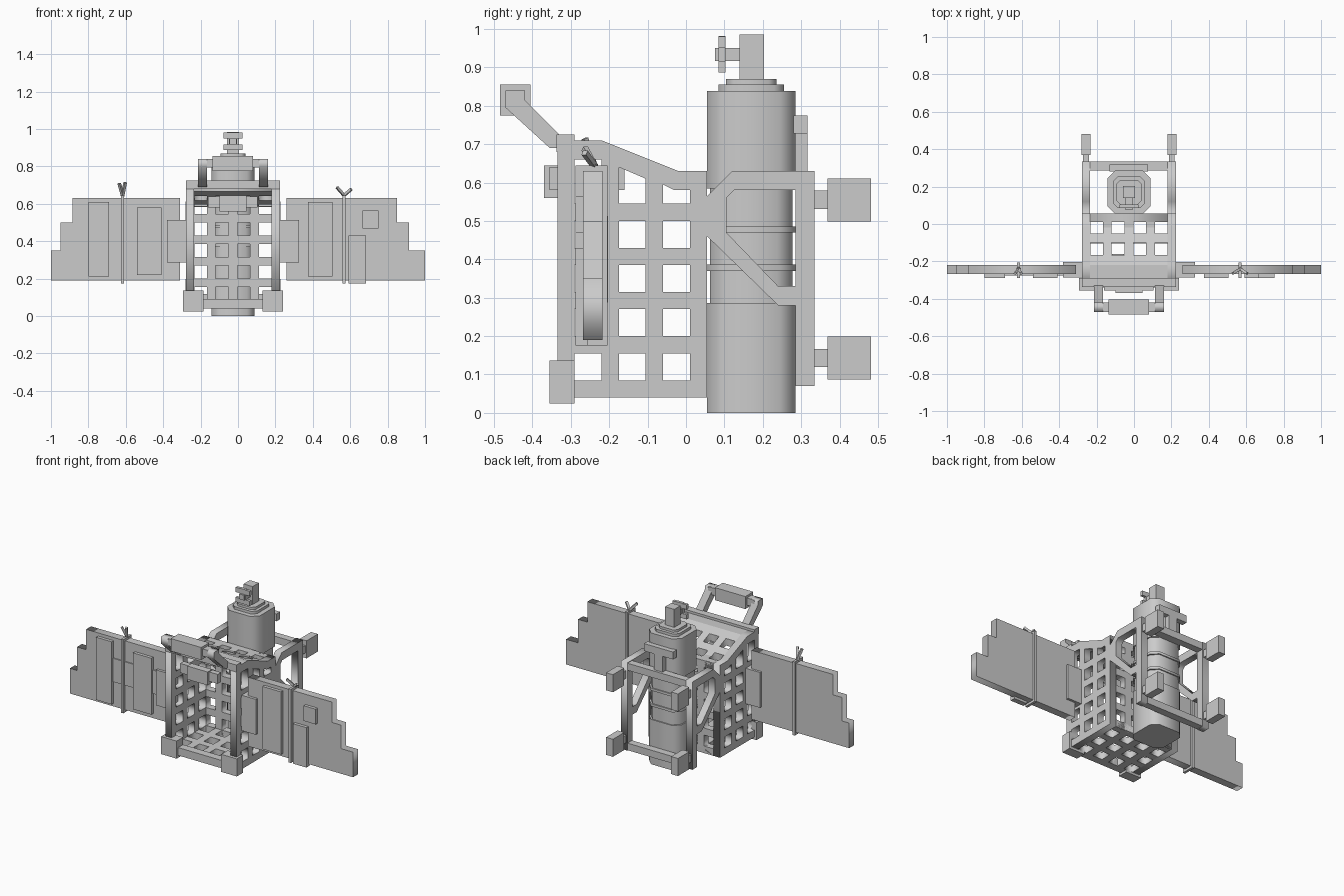
import bpy
import bmesh
from mathutils import Matrix, Vector

cube = bpy.data.objects.get("Cube")
if cube:
    bpy.data.objects.remove(cube, do_unlink=True)

CX = -0.027      # centre line of the basket
HALF = 0.252     # half width of the basket
BAR = 0.045      # thickness of bars and walls

# Columns give (local u, local v, thickness) directions for each plate plane
PLANES = {
    "side": Matrix(((0, 0, 1), (1, 0, 0), (0, 1, 0))),
    "front": Matrix(((1, 0, 0), (0, 0, -1), (0, 1, 0))),
    "top": Matrix.Identity(3),
}


def add_mesh(name, bm):
    mesh = bpy.data.meshes.new(name)
    bmesh.ops.recalc_face_normals(bm, faces=bm.faces)
    bm.to_mesh(mesh)
    bm.free()
    obj = bpy.data.objects.new(name, mesh)
    bpy.context.collection.objects.link(obj)
    return obj


def box(name, x, y, z):
    bm = bmesh.new()
    bmesh.ops.create_cube(bm, size=1)
    for v in bm.verts:
        v.co = [r[0] + (c + 0.5) * (r[1] - r[0]) for r, c in zip((x, y, z), v.co)]
    return add_mesh(name, bm)


def rect(u0, u1, v0, v1):
    return [(u0, v0), (u1, v0), (u1, v1), (u0, v1)]


def plate(name, plane, loops, centre, thick):
    """Extruded flat outline; every loop after the first is a hole."""
    curve = bpy.data.curves.new(name, "CURVE")
    curve.dimensions = "2D"
    curve.fill_mode = "BOTH"
    curve.extrude = thick / 2
    for loop in loops:
        s = curve.splines.new("POLY")
        s.points.add(len(loop) - 1)
        for p, (u, v) in zip(s.points, loop):
            p.co = (u, v, 0, 1)
        s.use_cyclic_u = True
    temp = bpy.data.objects.new(name, curve)
    bpy.context.collection.objects.link(temp)
    bpy.context.view_layer.update()
    mesh = bpy.data.meshes.new_from_object(
        temp.evaluated_get(bpy.context.evaluated_depsgraph_get()))
    bpy.data.objects.remove(temp, do_unlink=True)
    bm = bmesh.new()
    bm.from_mesh(mesh)
    bpy.data.meshes.remove(mesh)
    bmesh.ops.remove_doubles(bm, verts=bm.verts, dist=0.0001)
    m = PLANES[plane]
    for v in bm.verts:
        v.co = m @ v.co + m.col[2] * (m.col[2].dot(Vector(centre)))
    return add_mesh(name, bm)


def octagon(name, half, z0, z1, cy=0.17, cut=0.04):
    a, b = half, half - cut
    pts = [(a, b), (b, a), (-b, a), (-a, b), (-a, -b), (-b, -a), (b, -a), (a, -b)]
    return plate(name, "top", [[(CX + u, cy + v) for u, v in pts]],
                 (0, 0, (z0 + z1) / 2), z1 - z0)


# Basket lattice positions
cols = [CX + (i - 1.5) * 0.116 for i in range(4)]
cols = [(c - 0.034, c + 0.034) for c in cols]
depth = [(-0.29, -0.22), (-0.175, -0.105), (-0.06, 0.01)]
rows = [(0.085 + i * 0.115, 0.155 + i * 0.115) for i in range(4)]
x0, x1 = CX - HALF, CX + HALF

# Basket sides, each in one piece with its rear frame
outline = [(-0.335, 0.04), (0.055, 0.04), (0.055, 0.46), (0.24, 0.28), (0.285, 0.28),
           (0.285, 0.07), (0.335, 0.07), (0.335, 0.63), (-0.02, 0.63),
           (-0.22, 0.71), (-0.335, 0.71)]
outline[8:8] = [(0.12, 0.63), (0.055, 0.565), (0.055, 0.63)]
brace_gap = [(0.105, 0.47), (0.24, 0.33), (0.285, 0.33), (0.285, 0.58),
             (0.125, 0.58), (0.105, 0.56)]
holes = [rect(*d, *r) for d in depth for r in rows]
holes += [
    [(-0.29, 0.545), (-0.22, 0.545), (-0.22, 0.66), (-0.29, 0.66)],
    [(-0.175, 0.545), (-0.105, 0.545), (-0.105, 0.61), (-0.175, 0.64)],
    [(-0.06, 0.545), (0.01, 0.545), (0.01, 0.58), (-0.03, 0.58), (-0.06, 0.595)],
]
for side, x in (("right", x0 + BAR / 2), ("left", x1 - BAR / 2)):
    plate(side + "_basket_side", "side", [outline, brace_gap] + holes, (x, 0, 0), BAR)

# Basket back, floor and sloping roof
plate("basket_back", "front",
      [rect(x0 + BAR, x1 - BAR, 0.04, 0.63)]
      + [rect(max(a, x0 + BAR + 0.002), min(b, x1 - BAR - 0.002), *r)
         for a, b in cols for r in rows + [(0.545, 0.585)]], (0, 0.0325, 0), BAR)
inner = [(max(a, x0 + BAR + 0.002), min(b, x1 - BAR - 0.002)) for a, b in cols]
plate("basket_floor", "top",
      [rect(x0 + BAR, x1 - BAR, -0.335, 0.055)]
      + [rect(*c, *d) for c in inner for d in depth], (0, 0, 0.0625), BAR)
roof = plate("basket_roof", "top",
             [rect(x0 + BAR, x1 - BAR, -0.3, 0.055)]
             + [rect(*c, *d) for c in inner for d in ((-0.165, -0.1), (-0.05, 0.01))],
             (0, 0, 0.6075), BAR)
bm = bmesh.new()
bm.from_mesh(roof.data)
for y in (-0.02, -0.22):
    bmesh.ops.bisect_plane(bm, geom=bm.verts[:] + bm.edges[:] + bm.faces[:],
                           plane_co=(0, y, 0), plane_no=(0, 1, 0))
for v in bm.verts:
    v.co.z += 0.4 * min(max(-0.02 - v.co.y, 0), 0.2)
bm.to_mesh(roof.data)
bm.free()

# Front frame
box("front_top_bar", (x0, x1), (-0.337, -0.29), (0.68, 0.725))
box("front_bottom_bar", (x0, x1), (-0.34, -0.29), (0.04, 0.09))
for side, a, b in (("right", -0.295, -0.185), ("left", 0.13, 0.24)):
    box(side + "_front_corner", (a, b), (-0.355, -0.29), (0.025, 0.137))
box("front_box", (-0.1, 0.045), (-0.37, -0.325), (0.56, 0.645))
box("front_box_strip", (-0.16, 0.105), (-0.355, -0.32), (0.58, 0.64))
box("roof_latch", (-0.118, -0.053), (-0.175, -0.16), (0.58, 0.64))

# Push handle
arm = [(-0.47, 0.795), (-0.47, 0.84), (-0.42, 0.84), (-0.42, 0.815),
       (-0.31, 0.705), (-0.31, 0.69), (-0.355, 0.69)]
for side, x in (("right", -0.19), ("left", 0.137)):
    plate(side + "_handle_arm", "side", [arm], (x, 0, 0), 0.048)
box("handle_rail", (-0.19, 0.137), (-0.47, -0.42), (0.795, 0.84))
box("handle_grip", (-0.135, 0.08), (-0.485, -0.405), (0.775, 0.855))

# Rear cross bars and end blocks
for level, a in (("upper", 0.582), ("lower", 0.072)):
    box(level + "_rear_bar", (x0 + BAR, x1 - BAR), (0.287, 0.333), (a, a + BAR))
for level, z in (("upper", 0.555), ("lower", 0.143)):
    for side, x in (("right", x0 + BAR / 2), ("left", x1 - BAR / 2)):
        box(f"{level}_{side}_neck", (x - 0.015, x + 0.015), (0.33, 0.375),
            (z - 0.024, z + 0.024))
        box(f"{level}_{side}_end_block", (x - 0.024, x + 0.024), (0.368, 0.482),
            (z - 0.056, z + 0.056))

# Tank with ribs, lids and valve
octagon("tank_lower", 0.115, 0, 0.27)
octagon("tank_middle", 0.108, 0.27, 0.59)
octagon("tank_upper", 0.115, 0.585, 0.838)
for i in range(3):
    z = 0.27 + i * 0.1
    octagon(f"tank_rib_{i + 1}", 0.115, z, z + 0.016)
octagon("tank_lid", 0.085, 0.838, 0.855, cut=0.025)
octagon("tank_cap", 0.066, 0.855, 0.87, cut=0.02)
box("valve_stem", (CX - 0.032, CX + 0.032), (0.14, 0.203), (0.87, 0.985))
box("valve_neck", (CX - 0.018, CX + 0.018), (0.075, 0.14), (0.917, 0.95))
box("valve_wheel_upright", (CX - 0.022, CX + 0.022), (0.085, 0.103), (0.887, 0.982))
for part, a in (("upper", 0.95), ("lower", 0.887)):
    box(f"valve_wheel_{part}_bar", (CX - 0.05, CX + 0.05), (0.085, 0.103), (a, a + 0.03))
box("tank_bracket_bar", (-0.13, 0.075), (0.28, 0.317), (0.728, 0.775))
box("tank_bracket_post", (CX - 0.03, CX + 0.03), (0.28, 0.317), (0.62, 0.73))

# Stepped side wings, panels, straps and forks
steps = [(0.19, 1.0), (0.35, 1.0), (0.35, 0.95), (0.5, 0.95), (0.5, 0.885), (0.63, 0.885)]
right = [(-0.31, 0.19)] + [(-x, z) for z, x in steps] + [(-0.31, 0.63)]
narrow = {1.0: 1.0, 0.95: 0.915, 0.885: 0.85}
left = [(0.26, 0.19)] + [(narrow[x], z) for z, x in steps] + [(0.26, 0.63)]
plate("right_wing", "front", [right], (0, -0.243, 0), 0.05)
plate("left_wing", "front", [left], (0, -0.243, 0), 0.05)
box("right_wing_mount", (-0.38, -0.27), (-0.285, -0.203), (0.287, 0.513))
box("left_wing_mount", (0.22, 0.325), (-0.285, -0.203), (0.287, 0.513))
panels = {
    "right_outer": (-0.8, -0.69, 0.21, 0.61), "right_inner": (-0.54, -0.41, 0.22, 0.58),
    "right_middle": (-0.7, -0.38, 0.35, 0.5), "left_inner": (0.375, 0.505, 0.21, 0.61),
    "left_outer": (0.59, 0.685, 0.175, 0.43), "left_small": (0.665, 0.75, 0.468, 0.565),
}
for name, (a, b, c, d) in panels.items():
    front = -0.275 if "middle" in name else -0.288
    box(name + "_panel", (a, b), (front, -0.255), (c, d))


def twig(name, start, end):
    a, b = Vector(start), Vector(end)
    bm = bmesh.new()
    bmesh.ops.create_cube(bm, size=1)
    size = Matrix.Diagonal((0.014, 0.014, (b - a).length + 0.01, 1))
    turn = (b - a).to_track_quat("Z", "Y").to_matrix().to_4x4()
    bm.transform(Matrix.Translation((a + b) / 2) @ turn @ size)
    return add_mesh(name, bm)


for side, x, tips in (("right", -0.617, ((-0.017, 0.705), (0.013, 0.71))),
                      ("left", 0.567, ((-0.035, 0.685), (0.035, 0.675)))):
    box(side + "_strap", (x - 0.008, x + 0.008), (-0.288, -0.205), (0.175, 0.645))
    for i, (dx, z) in enumerate(tips):
        twig(f"{side}_fork_{i + 1}", (x, -0.24, 0.645), (x + dx, -0.262, z))
